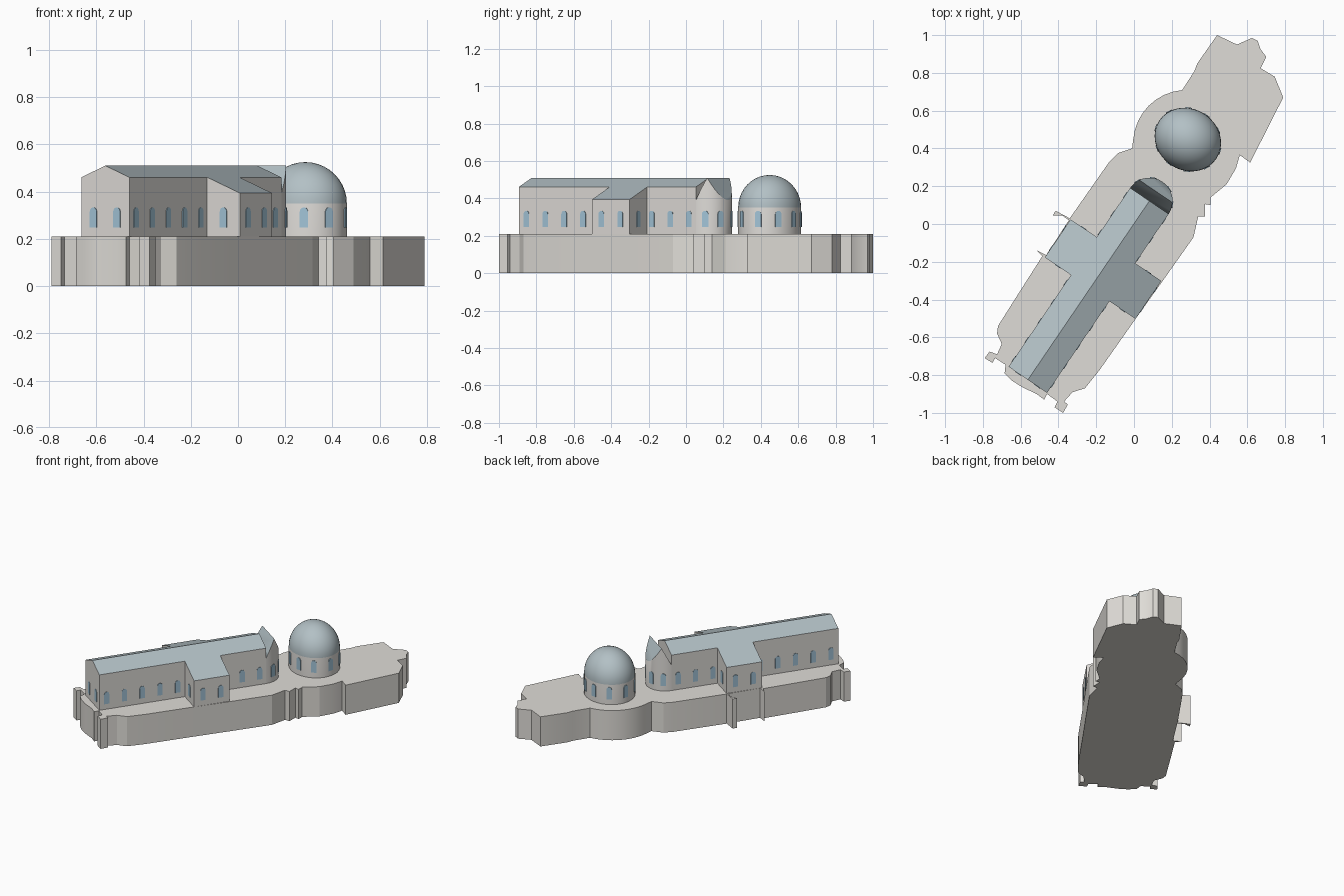
import bpy, bmesh
from math import sin, cos, radians, pi, hypot
from mathutils import Vector

if "Cube" in bpy.data.objects:
    bpy.data.objects.remove(bpy.data.objects["Cube"])

BASE = 0.21                       # terrace height
EAVE_SLOPE, RIDGE = 0.40, 0.51    # nave roof
LEN, HALF, WING = 1.145, 0.123, 0.29
W0, W1 = 0.587, 0.83              # wing start / end along the nave
ORIGIN = Vector((-0.562, -0.825, 0))
U = Vector((0.562, 0.827, 0)).normalized()   # along the nave
V = Vector((0.827, -0.562, 0)).normalized()  # across the nave
UP = Vector((0, 0, 1))
DOME = Vector((0.285, 0.447, 0))
DA, DB = 0.182, 0.162             # dome radii across / along the nave


def material(name, col):
    m = bpy.data.materials.new(name)
    m.diffuse_color = (*col, 1)
    m.use_nodes = True
    m.node_tree.nodes["Principled BSDF"].inputs["Base Color"].default_value = m.diffuse_color
    return m


stone = material("stone", (0.74, 0.72, 0.69))
paving = material("paving", (0.74, 0.72, 0.68))
slate = material("slate", (0.45, 0.53, 0.56))
glass = material("glass", (0.36, 0.55, 0.68))


def place(s, t, z):
    return ORIGIN + U * s + V * t + UP * z


def finish(bm, name, mats, angle=35):
    bmesh.ops.remove_doubles(bm, verts=bm.verts, dist=1e-5)
    bmesh.ops.recalc_face_normals(bm, faces=bm.faces)
    me = bpy.data.meshes.new(name)
    bm.to_mesh(me)
    bm.free()
    for m in mats:
        me.materials.append(m)
    me.shade_smooth()
    me.set_sharp_from_angle(angle=radians(angle))
    ob = bpy.data.objects.new(name, me)
    bpy.context.collection.objects.link(ob)
    return ob


def roofed_prism(bm, outline, height):
    """Walls around an (s, t) outline, roof on top; the closing edge stays open."""
    lo = [bm.verts.new(place(s, t, BASE - 0.005)) for s, t in outline]
    hi = [bm.verts.new(place(s, t, height(s, t))) for s, t in outline]
    for i in range(len(outline) - 1):
        bm.faces.new((lo[i], lo[i + 1], hi[i + 1], hi[i]))
    bm.faces.new(lo)
    bm.faces.new(hi).material_index = 1


# Terrace: ragged outline with a round bulge beside the dome
bulge = [(0.28 + 0.285 * cos(radians(a)), 0.425 + 0.285 * sin(radians(a)))
         for a in range(175, 94, -10)]
outline = [
    (0.44, 1.0), (0.545, 0.95), (0.625, 0.985), (0.655, 0.97), (0.67, 0.925),
    (0.70, 0.885), (0.67, 0.825), (0.745, 0.78), (0.79, 0.67), (0.615, 0.325),
    (0.56, 0.365), (0.54, 0.295), (0.49, 0.21), (0.405, 0.14), (0.405, 0.10),
    (0.375, 0.105), (0.375, 0.04), (0.34, 0.04), (0.315, -0.07), (0.16, -0.29),
    (0.01, -0.50), (-0.18, -0.77), (-0.26, -0.87), (-0.325, -0.89),
    (-0.37, -0.94), (-0.35, -0.955), (-0.375, -1.0), (-0.42, -0.97),
    (-0.405, -0.94), (-0.46, -0.90), (-0.475, -0.93), (-0.515, -0.90),
    (-0.59, -0.865), (-0.645, -0.83), (-0.685, -0.79), (-0.68, -0.745),
    (-0.735, -0.71), (-0.75, -0.735), (-0.79, -0.71), (-0.765, -0.675),
    (-0.725, -0.69), (-0.70, -0.635), (-0.725, -0.58), (-0.72, -0.54),
    (-0.60, -0.35), (-0.485, -0.17), (-0.515, -0.14), (-0.465, -0.165),
    (-0.345, 0.02), (-0.38, 0.045), (-0.43, 0.045), (-0.415, 0.07),
    (-0.34, 0.03), (-0.13, 0.33), (-0.085, 0.375), (-0.01, 0.40),
] + bulge + [(0.32, 0.81), (0.335, 0.85)]
bm = bmesh.new()
face = bm.faces.new([bm.verts.new((x, y, 0)) for x, y in outline])
ext = bmesh.ops.extrude_face_region(bm, geom=[face], use_keep_orig=True)
bmesh.ops.translate(bm, vec=(0, 0, BASE),
                    verts=[g for g in ext["geom"] if isinstance(g, bmesh.types.BMVert)])
finish(bm, "terrace", [paving], 20)

# Nave and wings: one half outline, mirrored over the ridge
half = [(0, 0), (0, HALF), (W0, HALF), (W0, WING), (W1, WING), (W1, HALF),
        (LEN, HALF), (LEN, 0)]
bm = bmesh.new()
for side in (1, -1):
    roofed_prism(bm, [(s, t * side) for s, t in half],
                 lambda s, t: RIDGE - EAVE_SLOPE * abs(t))
finish(bm, "nave_and_wings", [stone, slate])

# Apse: half-round end with a steep crosswise ridge
def arc(a0, a1, step=10):
    return [(LEN + HALF * sin(radians(a)), HALF * cos(radians(a)))
            for a in range(a0, a1 + 1, step)]


def apse_height(s, t):
    return RIDGE - 0.12 * abs((s - LEN) / (HALF / 2) - 1)


bm = bmesh.new()
roofed_prism(bm, arc(150, 180) + arc(0, 30), apse_height)
roofed_prism(bm, arc(30, 150), apse_height)
finish(bm, "apse", [stone, slate])

# Domed tower: drum and half-ellipsoid cap by rings
bm = bmesh.new()
SEG, RINGS = 36, 10
profile = [(1, BASE - 0.005), (1, 0.35)] + [
    (cos(pi / 2 * i / RINGS), 0.35 + 0.175 * sin(pi / 2 * i / RINGS))
    for i in range(1, RINGS)]
rings = [[bm.verts.new(DOME + V * (DA * r * cos(2 * pi * j / SEG))
                       + U * (DB * r * sin(2 * pi * j / SEG)) + UP * z)
          for j in range(SEG)] for r, z in profile]
for k in range(len(rings) - 1):
    for j in range(SEG):
        n = (j + 1) % SEG
        f = bm.faces.new((rings[k][j], rings[k][n], rings[k + 1][n], rings[k + 1][j]))
        f.material_index = int(k > 0)
tip = bm.verts.new(DOME + UP * 0.525)
for j in range(SEG):
    bm.faces.new((rings[-1][j], rings[-1][(j + 1) % SEG], tip)).material_index = 1
bm.faces.new(rings[0])
finish(bm, "domed_tower", [stone, slate])

# Arched windows: thin panels on every wall
win = bmesh.new()


def window(pos, normal, w=0.0175):
    side = normal.cross(UP).normalized()
    shape = [(-w, 0.248), (w, 0.248)] + [
        (w * cos(pi * i / 6), 0.316 + w * sin(pi * i / 6)) for i in range(7)]
    rows = [[win.verts.new(Vector((pos.x, pos.y, 0)) + side * a + UP * z + normal * d)
             for a, z in shape] for d in (-0.003, 0.003)]
    n = len(shape)
    for i in range(n):
        j = (i + 1) % n
        win.faces.new((rows[0][i], rows[0][j], rows[1][j], rows[1][i]))
    win.faces.new(rows[0])
    win.faces.new(rows[1])


for side in (1, -1):
    out = V * side
    window(place(0, 0.06 * side, 0), -U)                       # facade
    for s in [0.05 + 0.122 * i for i in range(5)] + [0.86, 0.98, 1.10]:
        window(place(s, HALF * side, 0), out)                  # nave
    for s in (0.648, 0.77):
        window(place(s, WING * side, 0), out)                  # wing ends
    mid = (HALF + WING) / 2 * side
    window(place(W0, mid, 0), -U)                              # wing flanks
    window(place(W1, mid, 0), U)
for a in (25, 65, 115, 155):                                   # apse
    d = U * sin(radians(a)) + V * cos(radians(a))
    window(place(LEN, 0, 0) + d * HALF, d)
for k in range(10):                                            # drum
    a = radians(-20 + 36 * k)
    d = Vector((cos(a), sin(a), 0))
    dv, du = d.dot(V), d.dot(U)
    r = 1 / hypot(dv / DA, du / DB)
    n = (V * (dv / DA**2) + U * (du / DB**2)).normalized()
    window(DOME + d * r, n)
finish(win, "windows", [glass])
